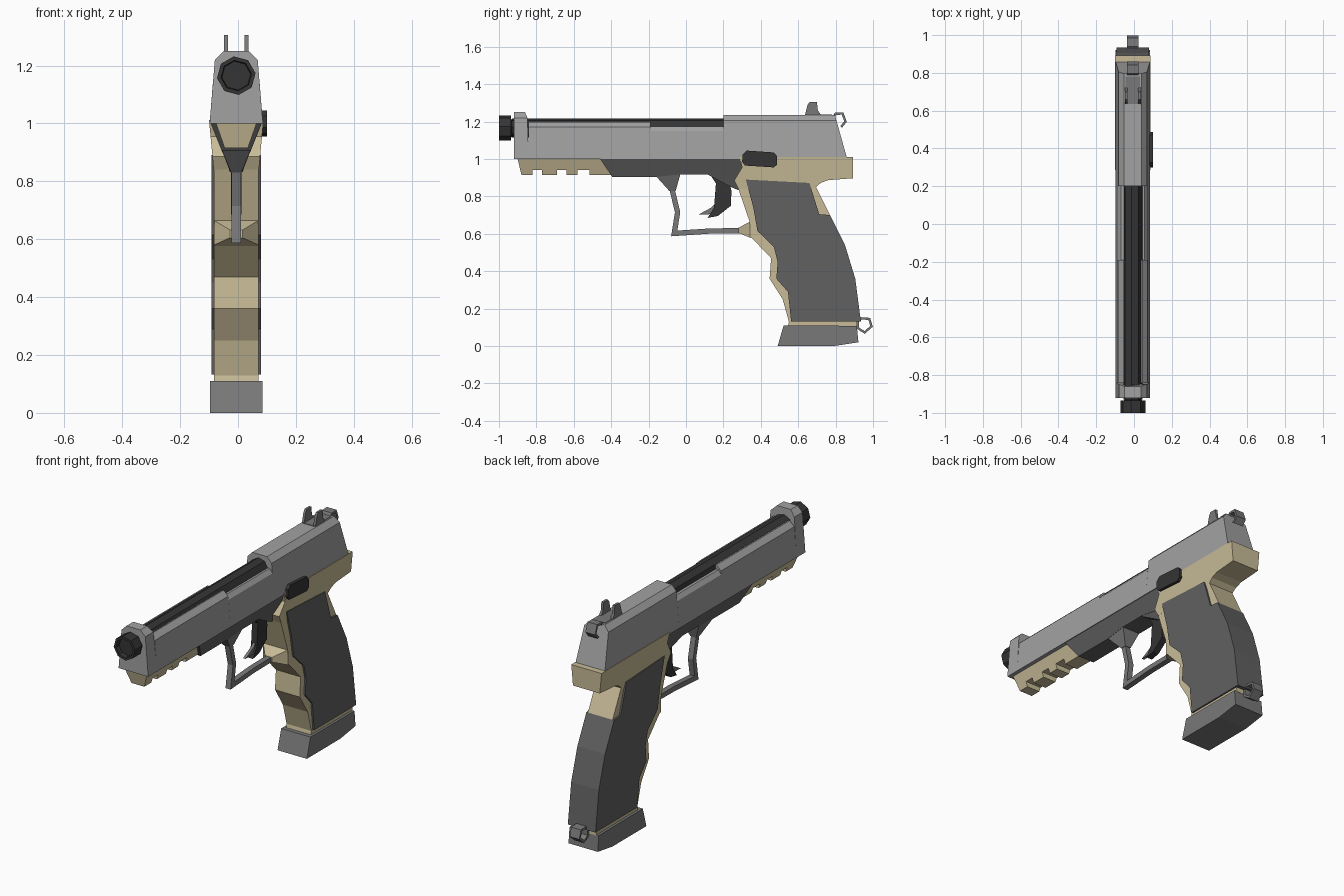
import bpy, bmesh
from math import sin, cos, pi
from mathutils import Vector

CX = -0.006  # centre plane of the body


def material(name, rgb):
    m = bpy.data.materials.new(name)
    m.diffuse_color = (*rgb, 1)
    return m


TAN = material("tan", (0.58, 0.50, 0.31))
STEEL = material("steel", (0.36, 0.36, 0.36))
MID = material("mid_grey", (0.19, 0.19, 0.19))
CHAR = material("charcoal", (0.12, 0.12, 0.12))
DARK = material("dark", (0.035, 0.035, 0.035))


def skin(name, rings, mat, closed=False):
    """Join equal-length rings of points with quads, capping open ends."""
    bm = bmesh.new()
    vs = [[bm.verts.new(p) for p in r] for r in rings]
    n = len(vs[0])
    pairs = list(zip(vs, vs[1:])) + ([(vs[-1], vs[0])] if closed else [])
    for a, b in pairs:
        for i in range(n):
            j = (i + 1) % n
            bm.faces.new((a[i], a[j], b[j], b[i]))
    if not closed:
        bm.faces.new(vs[0])
        bm.faces.new(vs[-1])
    bmesh.ops.recalc_face_normals(bm, faces=bm.faces)
    me = bpy.data.meshes.new(name)
    bm.to_mesh(me)
    bm.free()
    me.materials.append(mat)
    ob = bpy.data.objects.new(name, me)
    bpy.context.collection.objects.link(ob)
    return ob


def side(name, prof, width, mat, cx=CX):
    """Extrude a (y, z) profile in x; width is a half width or a function of z."""
    w = width if callable(width) else (lambda z: width)
    return skin(name, [[(cx + s * w(z), y, z) for y, z in prof] for s in (-1, 1)], mat)


def taper(z0, w0, z1, w1):
    return lambda z: w0 + (w1 - w0) * (z - z0) / (z1 - z0)


def along(name, sect, y0, y1, mat):
    """Extrude an (x, z) section from y0 to y1; an end may be a function of z."""
    ends = [e if callable(e) else (lambda z, e=e: e) for e in (y0, y1)]
    return skin(name, [[(CX + x, e(z), z) for x, z in sect] for e in ends], mat)


def ribbon(name, path, thick, half, mat, closed=False):
    """Flat band following a (y, z) path with mitred corners."""
    pts = [Vector(p) for p in path]
    n, rings = len(pts), []
    for i, p in enumerate(pts):
        a = pts[i - 1] if closed or i else p
        b = pts[(i + 1) % n] if closed or i < n - 1 else p
        d1, d2 = (p - a), (b - p)
        d1 = d1.normalized() if d1.length else d2.normalized()
        d2 = d2.normalized() if d2.length else d1
        t = (d1 + d2).normalized()
        o = Vector((-t.y, t.x)) * thick / 2 / max(0.5, t.dot(d1))
        q, r = p + o, p - o
        rings.append([(CX - half, *q), (CX + half, *q), (CX + half, *r), (CX - half, *r)])
    return skin(name, rings, mat, closed)


def tube(name, rings, mat, sides=8, z=1.165):
    """Lathe along y from (radius, y) rings."""
    ang = [2 * pi * i / sides + 0.13 for i in range(sides)]
    return skin(name, [[(CX + r * cos(a), y, z + r * sin(a)) for a in ang] for r, y in rings], mat)


def mirrored(half):
    return half + [(-x, z) for x, z in reversed(half)]


# Slide: front block, open middle with a lower ejection port, closed rear
along("slide_front", mirrored([(0.092, 1.0), (0.074, 1.22), (0.043, 1.25)]),
      -0.92, lambda z: -0.86 + 0.02 * min(1, (1.25 - z) / 0.05), STEEL)
along("slide_channel", [(0.092, 1.0), (0.078, 1.17), (0.05, 1.197), (0.043, 1.197), (0.043, 1.12),
                        (-0.043, 1.12), (-0.043, 1.197), (-0.05, 1.197), (-0.078, 1.17), (-0.092, 1.0)],
      -0.842, -0.19, STEEL)
along("slide_port", [(0.092, 1.0), (0.08, 1.15), (0.062, 1.173), (0.05, 1.173), (0.05, 1.12),
                     (-0.043, 1.12), (-0.043, 1.173), (-0.062, 1.173), (-0.08, 1.15), (-0.092, 1.0)],
      -0.19, 0.2, STEEL)
along("slide_rear", mirrored([(0.092, 1.0), (0.075, 1.205), (0.046, 1.235)]),
      0.2, lambda z: 0.862 - 0.28 * (z - 1.0), STEEL)

# Barrel and muzzle nut with recessed bore
tube("barrel", [(0.051, -0.93), (0.051, 0.21)], DARK)
tube("muzzle_nut", [(0.035, -0.92), (0.05, -0.935), (0.067, -0.935), (0.067, -1.0),
                    (0.053, -1.0), (0.05, -0.975)], DARK)

# Rear sight: two posts on a base
post = [(0.635, 1.23), (0.65, 1.29), (0.66, 1.305), (0.70, 1.305), (0.705, 1.26), (0.725, 1.23)]
for s, label in ((-1, "left"), (1, "right")):
    side("sight_post_" + label, post, 0.007, MID, CX + s * 0.035)
side("sight_base", [(0.635, 1.225), (0.635, 1.238), (0.78, 1.238), (0.78, 1.225)], 0.038, MID)

# Hammer loop and lanyard loop
ribbon("hammer_loop", [(0.79, 1.228), (0.80, 1.242), (0.837, 1.243), (0.853, 1.2), (0.83, 1.172)],
       0.012, 0.03, MID)
ribbon("lanyard_loop", [(0.92, 0.135), (0.94, 0.148), (0.98, 0.145), (0.992, 0.105), (0.955, 0.073),
                        (0.92, 0.095)], 0.012, 0.03, MID, closed=True)

# Toothed accessory rail
teeth = [(-0.9, 1.0), (-0.88, 0.915)]
for a, b in ((-0.82, -0.77), (-0.69, -0.64), (-0.58, -0.515)):
    teeth += [(a, 0.915), (a, 0.942), (b, 0.942), (b, 0.915)]
teeth += [(-0.39, 0.915), (-0.39, 1.0)]
side("accessory_rail", teeth, taper(1.0, 0.07, 0.915, 0.04), TAN)

# Lower frame and the flare that carries the trigger guard
side("lower_frame", [(-0.46, 1.002), (-0.395, 0.905), (-0.16, 0.905), (-0.03, 0.918), (0.13, 0.918),
                     (0.25, 0.90), (0.34, 0.90), (0.34, 1.002)], taper(1.0, 0.088, 0.905, 0.05), CHAR)
side("guard_flare", [(-0.16, 0.908), (-0.09, 0.83), (-0.055, 0.83), (-0.03, 0.92)],
     taper(0.908, 0.05, 0.83, 0.018), MID)
side("frame_web", [(0.11, 0.92), (0.30, 0.92), (0.29, 0.83), (0.24, 0.85)],
     taper(0.92, 0.055, 0.83, 0.02), CHAR)
ribbon("trigger_guard", [(-0.075, 0.84), (-0.045, 0.715), (-0.063, 0.602), (0.13, 0.615), (0.30, 0.617)],
       0.028, 0.016, MID)

# Trigger with its safety tab
side("trigger", [(0.12, 0.93), (0.16, 0.87), (0.15, 0.74), (0.115, 0.685), (0.17, 0.695), (0.24, 0.75),
                 (0.243, 0.83), (0.22, 0.93)], 0.018, DARK)
side("trigger_tab", [(0.155, 0.76), (0.135, 0.74), (0.065, 0.702), (0.13, 0.705), (0.155, 0.73)],
     0.008, MID)

# Grip frame: upper block with beavertail, core, guard lug
side("grip_upper", [(0.285, 1.012), (0.893, 1.012), (0.893, 0.897), (0.76, 0.887), (0.72, 0.872),
                    (0.695, 0.85), (0.66, 0.84), (0.28, 0.84), (0.258, 0.885), (0.30, 0.955)],
     taper(1.0, 0.093, 0.85, 0.079), TAN)
side("grip_core", [(0.27, 0.87), (0.695, 0.87), (0.695, 0.85), (0.77, 0.70), (0.84, 0.53), (0.90, 0.36),
                   (0.915, 0.105), (0.545, 0.105), (0.55, 0.13), (0.517, 0.25), (0.447, 0.36),
                   (0.455, 0.47), (0.345, 0.585), (0.34, 0.665)], 0.077, TAN)
lug = [(0.28, 0.605, 0.632, 0.022), (0.342, 0.58, 0.665, 0.077), (0.40, 0.56, 0.665, 0.077)]
skin("guard_lug", [[(CX - w, y, a), (CX + w, y, a), (CX + w, y, b), (CX - w, y, b)]
                   for y, a, b, w in lug], TAN)

# Wraparound grip panel
side("grip_panel", [(0.32, 0.89), (0.66, 0.872), (0.712, 0.705), (0.77, 0.70), (0.85, 0.54), (0.905, 0.36),
                    (0.935, 0.132), (0.562, 0.132), (0.545, 0.29), (0.483, 0.36), (0.49, 0.45),
                    (0.47, 0.53), (0.382, 0.615), (0.36, 0.74)], 0.086, CHAR)

# Magazine base
side("magazine_base", [(0.49, 0.0), (0.79, 0.0), (0.922, 0.02), (0.913, 0.108), (0.522, 0.11)], 0.091, MID)

# Slide release on the right side
skin("slide_release", [[(x, y, z) for y, z in
                        [(0.30, 0.985), (0.315, 0.965), (0.47, 0.955), (0.487, 0.97), (0.487, 1.015),
                         (0.47, 1.035), (0.325, 1.045), (0.303, 1.025)]] for x in (0.06, 0.1)], DARK)
